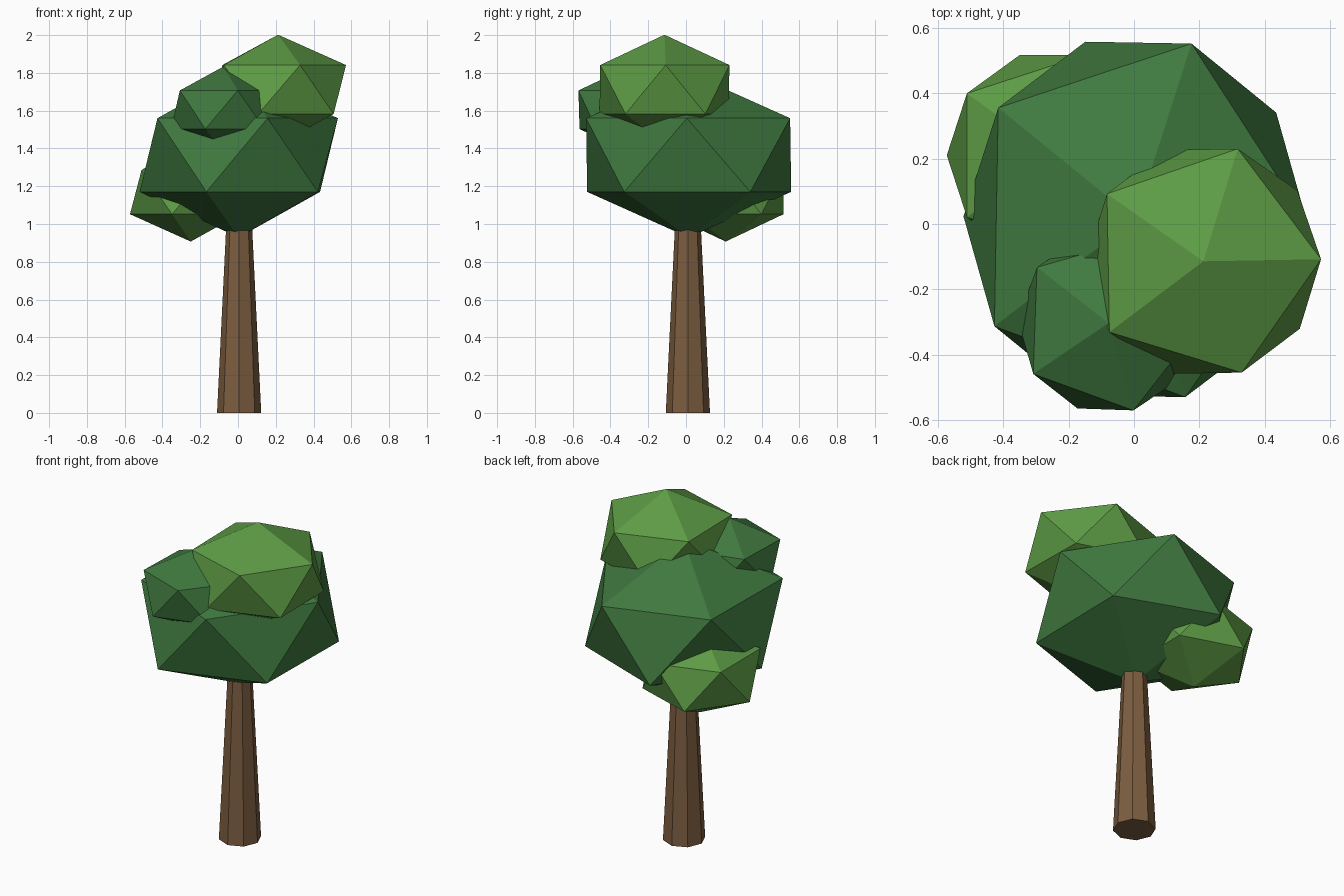
import bpy
from math import radians

if "Cube" in bpy.data.objects:
    bpy.data.objects.remove(bpy.data.objects["Cube"])


def material(name, rgb):
    m = bpy.data.materials.new(name)
    m.diffuse_color = (*rgb, 1)
    m.use_nodes = True
    m.node_tree.nodes["Principled BSDF"].inputs["Base Color"].default_value = m.diffuse_color
    return m


dark = material("dark_leaf", (0.05, 0.19, 0.05))
light = material("light_leaf", (0.11, 0.33, 0.06))
bark = material("bark", (0.20, 0.11, 0.05))


def clump(name, loc, scale, turn, mat):
    """Squashed icosahedron of leaves."""
    bpy.ops.mesh.primitive_ico_sphere_add(subdivisions=1, radius=1, location=loc,
                                          rotation=(0, 0, radians(turn)))
    o = bpy.context.object
    o.name = name
    o.scale = scale
    o.data.materials.append(mat)


# Tapered eight-sided trunk, its top hidden in the leaves
bpy.ops.mesh.primitive_cone_add(vertices=8, radius1=0.117, radius2=0.065, depth=1.06,
                                location=(0.006, 0.01, 0.53))
trunk = bpy.context.object
trunk.name = "trunk"
trunk.data.materials.append(bark)

# Leaf clumps
clump("main_foliage", (0.004, 0.014, 1.365), (0.587, 0.635, 0.436), -1, dark)
clump("top_foliage", (0.212, -0.114, 1.712), (0.402, 0.402, 0.29), 1, light)
clump("front_foliage", (-0.078, -0.303, 1.605), (0.31, 0.31, 0.228), -2, dark)
clump("low_back_foliage", (-0.25, 0.21, 1.169), (0.36, 0.36, 0.262), 0, light)
